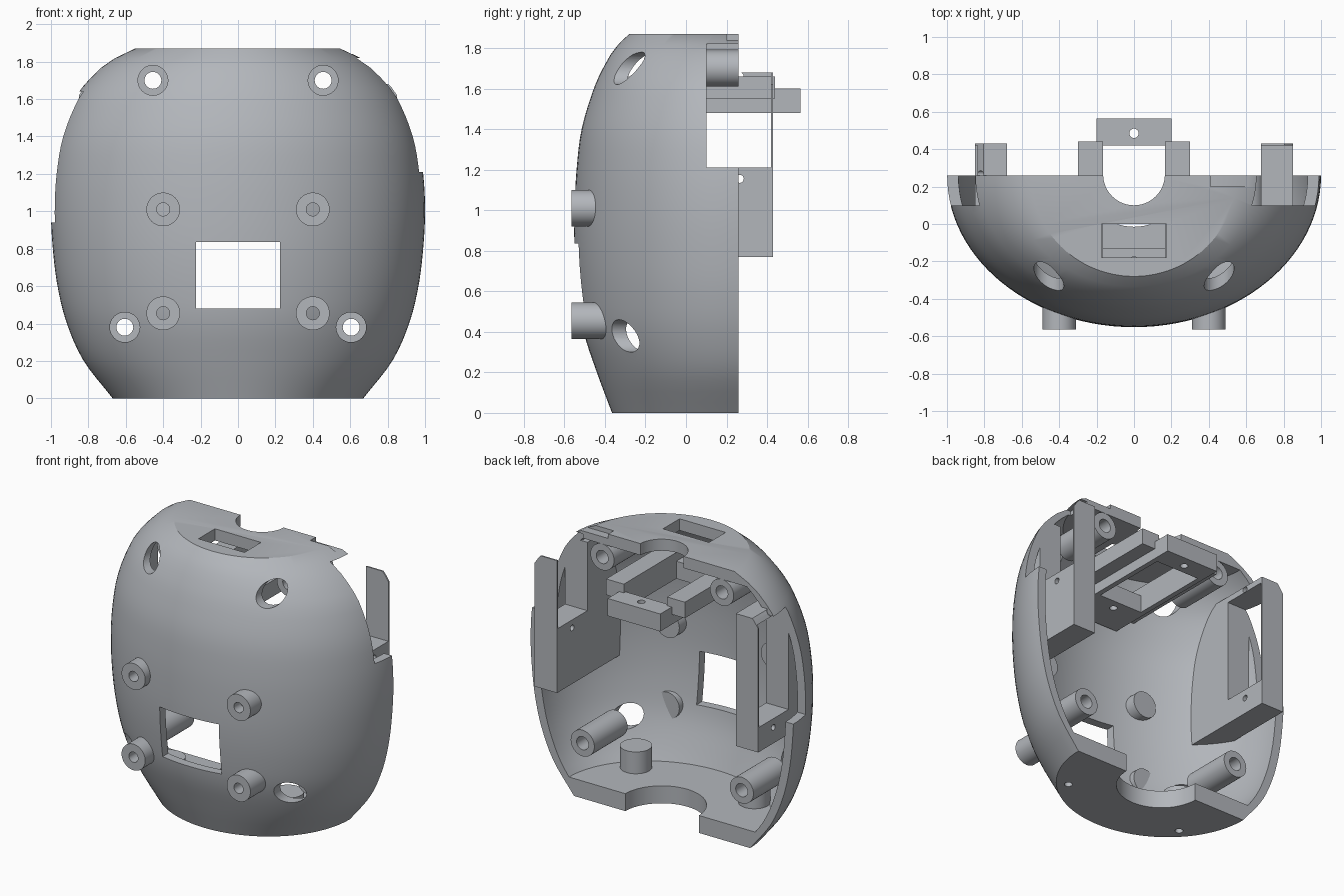
import bpy, bmesh, math
from mathutils import Matrix

if "Cube" in bpy.data.objects:
    bpy.data.objects.remove(bpy.data.objects["Cube"])

grey = bpy.data.materials.new("light grey plastic")
grey.use_nodes = True
COLOUR = (0.45, 0.47, 0.50, 1)
grey.diffuse_color = COLOUR
grey.node_tree.nodes["Principled BSDF"].inputs["Base Color"].default_value = COLOUR

BACK = 0.26
# height, half width, depth in front of the open back
PROFILE = [(0, .67, .625), (.2, .825, .70), (.4, .915, .765), (.6, .965, .795),
           (.8, .99, .81), (1.0, 1.0, .81), (1.2, .99, .80), (1.4, .955, .775),
           (1.6, .875, .715), (1.7, .80, .67), (1.8, .69, .61), (1.87, .55, .54)]


def radii(z):
    """Smooth half width and depth at height z."""
    p = PROFILE
    i = max(k for k in range(len(p) - 1) if p[k][0] <= z + 1e-6)
    a, b = p[i], p[i + 1]
    h = b[0] - a[0]
    t = (z - a[0]) / h
    before, after = p[max(i - 1, 0)], p[min(i + 2, len(p) - 1)]
    out = []
    for k in (1, 2):
        m0 = (b[k] - before[k]) / (b[0] - before[0]) * h
        m1 = (after[k] - a[k]) / (after[0] - a[0]) * h
        out.append((2*t**3 - 3*t*t + 1) * a[k] + (t**3 - 2*t*t + t) * m0
                   + (3*t*t - 2*t**3) * b[k] + (t**3 - t*t) * m1)
    return out


def finish(bm, name):
    bmesh.ops.recalc_face_normals(bm, faces=bm.faces)
    me = bpy.data.meshes.new(name)
    bm.to_mesh(me)
    bm.free()
    ob = bpy.data.objects.new(name, me)
    bpy.context.collection.objects.link(ob)
    me.materials.append(grey)
    return ob


def body(name, inset, z0, z1, back, rings=36, segs=56):
    """Closed half dome, inset from the profile and run straight to the back."""
    bm = bmesh.new()
    loops = []
    for r in range(rings + 1):
        z = z0 + (z1 - z0) * r / rings
        rx, ry = (v - inset for v in radii(z))
        pts = [(-rx * math.cos(math.pi * s / segs),
                BACK - ry * math.sin(math.pi * s / segs)) for s in range(segs + 1)]
        if back > BACK:
            pts = [(-rx, back)] + pts + [(rx, back)]
        loops.append([bm.verts.new((x, y, z)) for x, y in pts])
    n = len(loops[0])
    for a, b in zip(loops, loops[1:]):
        for i in range(n):
            j = (i + 1) % n
            bm.faces.new((a[i], a[j], b[j], b[i]))
    bm.faces.new(loops[0])
    bm.faces.new(loops[-1])
    return finish(bm, name)


def box(name, x0, x1, y0, y1, z0, z1):
    bm = bmesh.new()
    bmesh.ops.create_cube(bm, size=1)
    for v in bm.verts:
        v.co = [lo + (c + .5) * (hi - lo) for c, lo, hi in
                zip(v.co, (x0, y0, z0), (x1, y1, z1))]
    return finish(bm, name)


def cyl(name, r, axis, centre, lo, hi, segs=40):
    """Cylinder along an axis; centre holds the two other coordinates."""
    bm = bmesh.new()
    bmesh.ops.create_cone(bm, cap_ends=True, segments=segs, radius1=r, radius2=r, depth=hi - lo)
    mid, (a, b) = (lo + hi) / 2, centre
    place = {"x": (mid, a, b), "y": (a, mid, b), "z": (a, b, mid)}[axis]
    turn = {"x": Matrix.Rotation(math.pi / 2, 4, "Y"),
            "y": Matrix.Rotation(math.pi / 2, 4, "X"), "z": Matrix()}[axis]
    bm.transform(Matrix.Translation(place) @ turn)
    return finish(bm, name)


def boolean(ob, tool, op="DIFFERENCE"):
    mod = ob.modifiers.new("cut", "BOOLEAN")
    mod.operation, mod.solver, mod.object = op, "EXACT", tool
    bpy.context.view_layer.objects.active = ob
    bpy.ops.object.modifier_apply(modifier=mod.name)
    bpy.data.objects.remove(tool)


parts = []
SIDES = ((1, "left"), (-1, "right"))
# window heights in each side mount and its screw heights
SLOTS = {1: (1.21, 1.82, (1.155,)), -1: (.94, 1.64, (.88, 1.66))}


def side_box(s, x0, x1, y0, y1, z0, z1):
    return box("cutter", *sorted((s * x0, s * x1)), y0, y1, z0, z1)


# Hollow shell, open at the back
shell = body("shell", 0, 0, 1.87, BACK)
boolean(shell, body("cavity", .06, .12, 1.79, .7))
boolean(shell, box("cutter", -.225, .225, -.8, -.2, .48, .835))
boolean(shell, box("cutter", -.175, .175, -.18, 0, 1.7, 2))
boolean(shell, cyl("cutter", .165, "z", (0, .265), 1.7, 2, 64))
boolean(shell, cyl("cutter", .28, "z", (0, .265), -.1, .3, 64))
boolean(shell, box("cutter", .41, .64, .2, .4, 1.84, 2))

SCREWS = ((.455, 1.70), (.605, .38))
for s, side in SIDES:
    z0, z1, holes = SLOTS[s]
    boolean(shell, side_box(s, .6, 1.2, .1, .42, z0, z1))
    boolean(shell, cyl("cutter", .025, "z", (s * .45, -.1), -.1, .2, 20))
    for x, z in SCREWS:
        boolean(shell, cyl("cutter", .08, "y", (s * x, z), -.9, -.08))
        # Hollow screw posts reaching the open back
        post = cyl(side + "_screw_post", .09, "y", (s * x, z), -.1, BACK)
        boolean(post, cyl("cutter", .045, "y", (s * x, z), -.5, .5))
        parts.append(post)

    # Front pegs with blind holes
    for z, row in ((1.01, "upper"), (.455, "lower")):
        peg = cyl(f"{side}_{row}_peg", .09, "y", (s * .4, z), -.565, -.37)
        boolean(peg, cyl("cutter", .035, "y", (s * .4, z), -.7, -.42))
        parts.append(peg)

    # Floor studs
    stud = cyl(side + "_floor_stud", .1, "z", (s * .45, -.1), .1, .27)
    boolean(stud, cyl("cutter", .025, "z", (s * .45, -.1), 0, .2, 20))
    parts.append(stud)

    # Side motor mounts, trimmed to the shell outline
    mount = side_box(s, .68, .85, -.35, .43, .77, 1.68)
    mount.name = side + "_motor_mount"
    boolean(mount, body("trim", .012, 0, 1.87, .7), "INTERSECT")
    boolean(mount, side_box(s, .5, 1.2, .1, .42, z0, z1))
    for z in holes:
        boolean(mount, cyl("cutter", .02, "x", (.265, z), s * .75 - .4, s * .75 + .4, 20))
    parts.append(mount)

    # Rails of the top bracket
    parts.append(side_box(s, .165, .30, -.36, .44, 1.55, 1.66))
    parts[-1].name = side + "_bracket_rail"

parts.append(shell)

# Top motor bracket: a frame with an open middle and two screw holes
frame = box("top_bracket", -.2, .2, -.41, .565, 1.48, 1.6)
boolean(frame, box("cutter", -.165, .165, -.13, .42, 1.3, 1.8))
for y in (.485, -.2):
    boolean(frame, cyl("cutter", .025, "z", (0, y), 1.3, 1.8, 20))
parts.append(frame)

# Smooth curved faces, keep edges crisp
bpy.ops.object.select_all(action="DESELECT")
for ob in parts:
    ob.select_set(True)
bpy.context.view_layer.objects.active = shell
bpy.ops.object.shade_smooth_by_angle(angle=math.radians(30))
